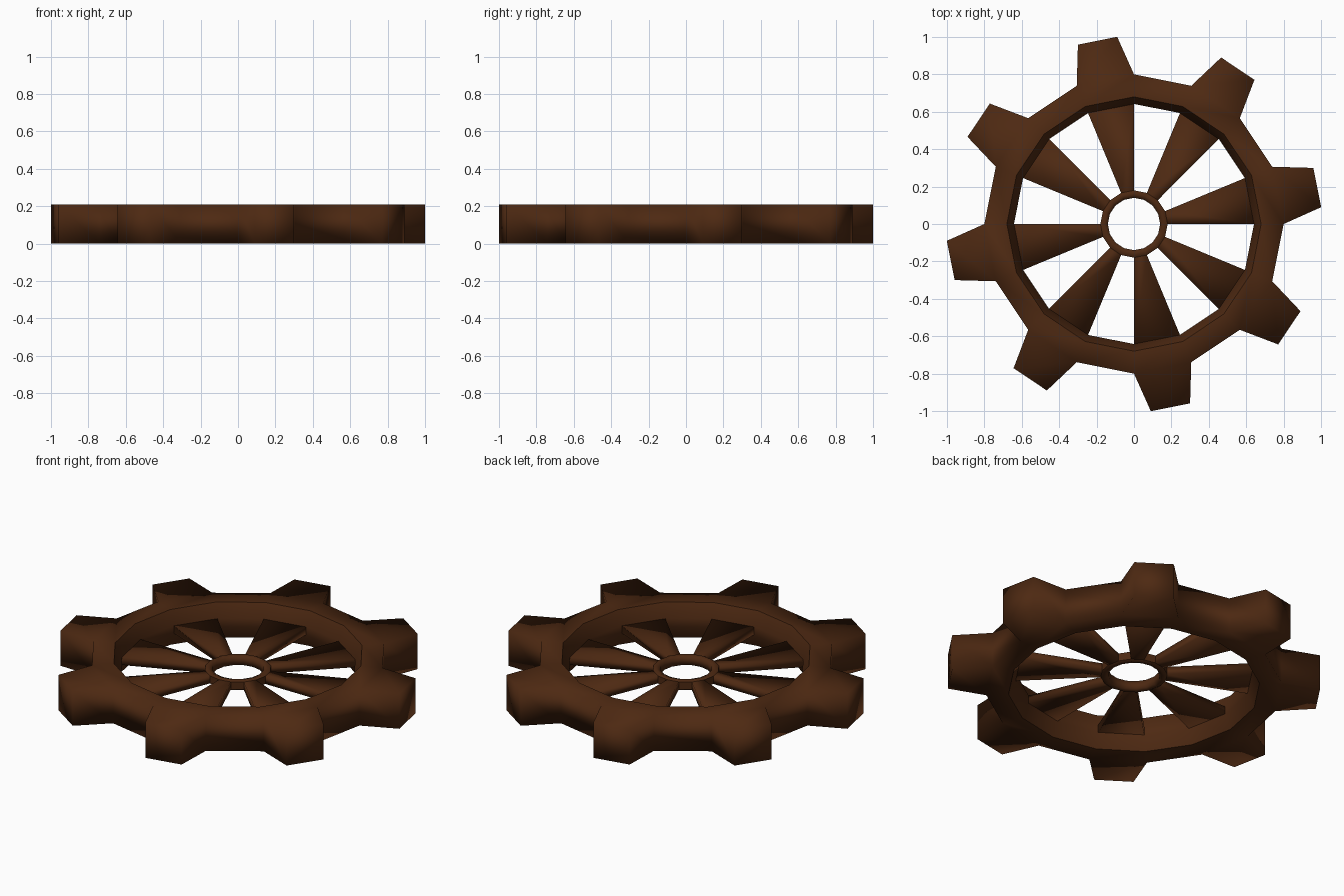
import bpy, bmesh, math
from mathutils import Vector

cube = bpy.data.objects.get("Cube")
if cube:
    bpy.data.objects.remove(cube)

SIDES = 16
MID = 0.105

wood = bpy.data.materials.new("dark_brown_wood")
wood.use_nodes = True
COLOUR = (0.075, 0.022, 0.006, 1)
wood.diffuse_color = COLOUR
wood.node_tree.nodes["Principled BSDF"].inputs["Base Color"].default_value = COLOUR


def lathe(bm, profile):
    """Turn a closed (radius, height) profile into a faceted ring.
    Returns the faces made by the first profile segment, in order of angle."""
    rings = []
    for i in range(SIDES):
        a = math.tau * i / SIDES
        rings.append([bm.verts.new((r * math.cos(a), r * math.sin(a), MID + z))
                      for r, z in profile])
    band = []
    n = len(profile)
    for i in range(SIDES):
        a, b = rings[i], rings[(i + 1) % SIDES]
        for j in range(n):
            k = (j + 1) % n
            face = bm.faces.new((a[j], b[j], b[k], a[k]))
            if j == 0:
                band.append(face)
    bmesh.ops.recalc_face_normals(bm, faces=bm.faces)
    return band


def extrude_alternate(bm, band, place):
    """Pull every second face of the band outward, moving its corners by place()."""
    for face in band[::2]:
        out = face.calc_center_median().copy()
        out.z = 0
        out.normalize()
        side = Vector((-out.y, out.x, 0))
        new = bmesh.ops.extrude_face_region(bm, geom=[face])["geom"]
        bmesh.ops.delete(bm, geom=[face], context='FACES_ONLY')
        for v in (g for g in new if isinstance(g, bmesh.types.BMVert)):
            place(v, out, side)


def finish(bm, name, sharp_radius):
    """Smooth the mesh but keep the circular rim edges at one radius crisp."""
    bmesh.ops.recalc_face_normals(bm, faces=bm.faces)
    for f in bm.faces:
        f.smooth = True
    for e in bm.edges:
        if all(abs(v.co.xy.length - sharp_radius) < 0.003 for v in e.verts):
            e.smooth = False
    mesh = bpy.data.meshes.new(name)
    bm.to_mesh(mesh)
    bm.free()
    mesh.materials.append(wood)
    bpy.context.collection.objects.link(bpy.data.objects.new(name, mesh))


# Outer rim with tapered teeth
def tooth_tip(v, out, side):
    half = math.copysign(0.107, v.co.dot(side))
    v.co = out * 0.999 + side * half + Vector((0, 0, v.co.z))


bm = bmesh.new()
band = lathe(bm, [(0.8, -MID), (0.8, MID), (0.68, MID),
                  (0.642, 0.025), (0.642, -0.025), (0.68, -MID)])
extrude_alternate(bm, band, tooth_tip)
finish(bm, "toothed_rim", 0.68)


# Hub with wedge spokes reaching the rim
def spoke_end(v, out, side):
    flat = v.co.xy.normalized() * 0.645
    v.co = (flat.x, flat.y, v.co.z)


bm = bmesh.new()
band = lathe(bm, [(0.18, -0.023), (0.18, 0.023), (0.165, 0.032), (0.14, 0.023),
                  (0.14, -0.023), (0.165, -0.032)])
extrude_alternate(bm, band, spoke_end)
finish(bm, "hub_with_spokes", 0.18)
